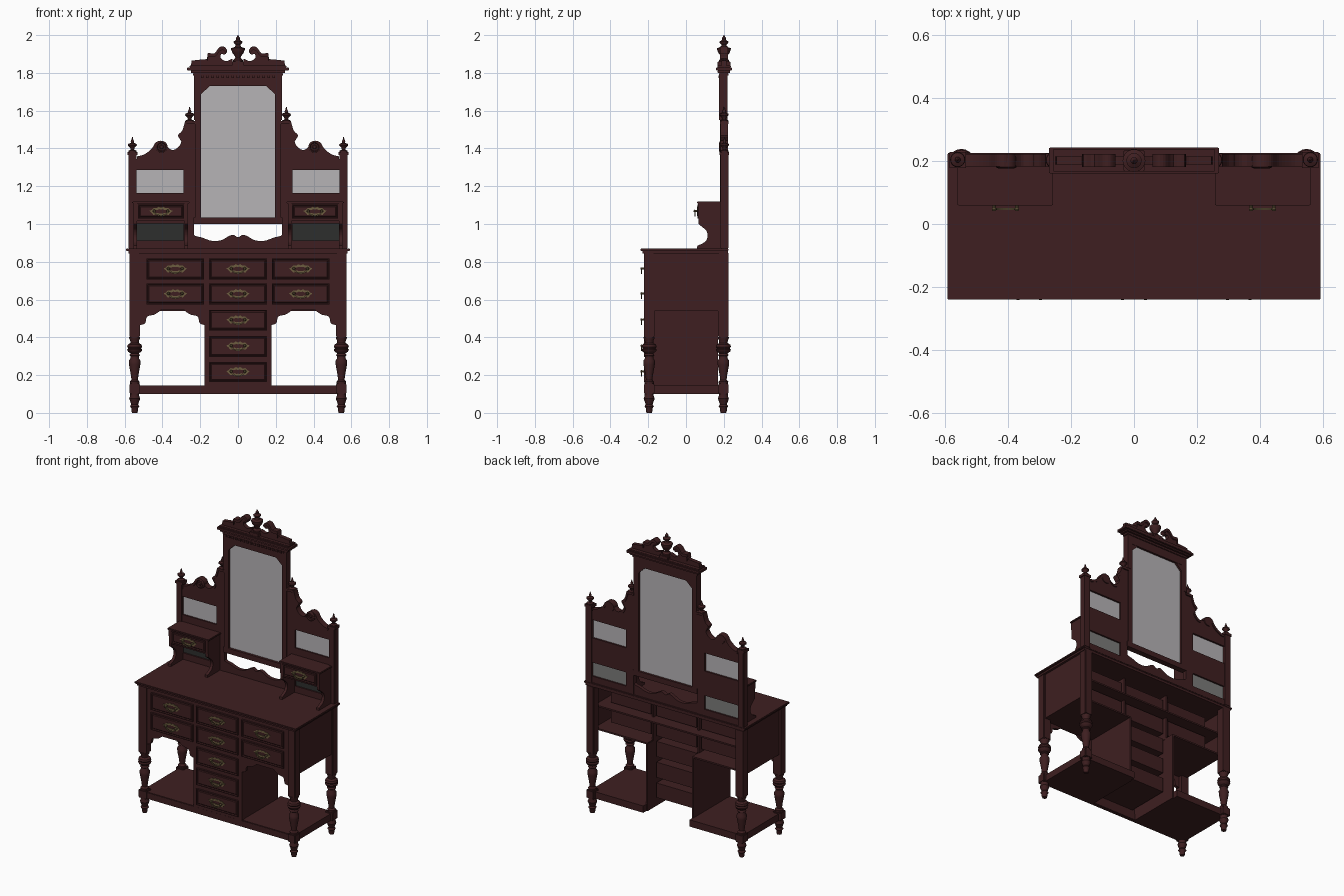
import bpy, bmesh, math
from mathutils import Matrix, Vector

if "Cube" in bpy.data.objects:
    bpy.data.objects.remove(bpy.data.objects["Cube"])


def material(name, col):
    m = bpy.data.materials.new(name)
    m.diffuse_color = col
    m.use_nodes = True
    m.node_tree.nodes["Principled BSDF"].inputs["Base Color"].default_value = m.diffuse_color
    return m


WOOD = material("mahogany", (0.049, 0.0137, 0.0148, 1))
BRASS = material("aged_brass", (0.15, 0.11, 0.05, 1))
GLASS = material("mirror_glass", (0.47, 0.455, 0.47, 0.85))
DARK = material("dark_glass", (0.026, 0.028, 0.027, 1))
DULL = material("glass_backing", (0.20, 0.20, 0.195, 1))


def finish(name, bm, mat, smooth=False):
    bmesh.ops.recalc_face_normals(bm, faces=bm.faces[:])
    me = bpy.data.meshes.new(name)
    bm.to_mesh(me)
    bm.free()
    me.materials.append(mat)
    ob = bpy.data.objects.new(name, me)
    bpy.context.collection.objects.link(ob)
    if smooth:
        bpy.ops.object.select_all(action='DESELECT')
        ob.select_set(True)
        bpy.context.view_layer.objects.active = ob
        bpy.ops.object.shade_smooth_by_angle(angle=math.radians(35))
    return ob


def box(name, x0, x1, y0, y1, z0, z1, mat=WOOD, bevel=0):
    bm = bmesh.new()
    c = Vector(((x0 + x1) / 2, (y0 + y1) / 2, (z0 + z1) / 2))
    s = Matrix.Diagonal((abs(x1 - x0), y1 - y0, z1 - z0, 1))
    bmesh.ops.create_cube(bm, size=1, matrix=Matrix.Translation(c) @ s)
    if bevel:
        bmesh.ops.bevel(bm, geom=bm.edges[:], offset=bevel, segments=2, affect='EDGES')
    return finish(name, bm, mat)


def prism(name, pts, a, b, axis='y', mat=WOOD, smooth=False):
    """Extrude an outline: (x, z) along y, or (y, z) along x."""
    bm = bmesh.new()
    put = (lambda p, d: (p[0], d, p[1])) if axis == 'y' else (lambda p, d: (d, p[0], p[1]))
    lo = [bm.verts.new(put(p, a)) for p in pts]
    hi = [bm.verts.new(put(p, b)) for p in pts]
    bm.faces.new(lo)
    bm.faces.new(hi)
    for i in range(len(pts)):
        j = (i + 1) % len(pts)
        bm.faces.new((lo[i], lo[j], hi[j], hi[i]))
    return finish(name, bm, mat, smooth)


def lathe(name, prof, x, y, z=0, n=20, mat=WOOD, along_y=False):
    """Turn an (r, height) profile about z, or about y."""
    bm = bmesh.new()
    rings = []
    for r, h in prof:
        ring = []
        for i in range(n):
            t = 2 * math.pi * i / n
            c, s = r * math.cos(t), r * math.sin(t)
            ring.append(bm.verts.new((x + c, y + h, z + s) if along_y else (x + c, y + s, z + h)))
        rings.append(ring)
    for p, q in zip(rings, rings[1:]):
        for i in range(n):
            bm.faces.new((p[i], p[(i + 1) % n], q[(i + 1) % n], q[i]))
    bm.faces.new(rings[0])
    bm.faces.new(rings[-1])
    return finish(name, bm, mat, True)


def curvy(pts, steps=4):
    """Smooth an open run of points (Catmull-Rom)."""
    v = [Vector(p) for p in pts]
    v = [v[0]] + v + [v[-1]]
    out = []
    for a, b, c, d in zip(v, v[1:], v[2:], v[3:]):
        for k in range(steps):
            t = k / steps
            out.append(tuple(0.5 * (2 * b + (c - a) * t + (2 * a - 5 * b + 4 * c - d) * t * t
                                    + (3 * b - a - 3 * c + d) * t ** 3)))
    return out + [tuple(v[-1])]


def handle(x, y, z):
    # pierced scalloped back plate in two halves, two posts and a swinging bail
    half = [(0, .02), (.012, .026), (.024, .018), (.038, .02), (.05, .008), (.062, .004),
            (.05, -.006), (.04, -.018), (.022, -.014), (.01, -.022), (0, -.018)]
    for s in (-1, 1):
        ring = half + [(a * .78, b * .5) for a, b in reversed(half)]
        prism("handle_plate", [(x + s * a, z + b) for a, b in ring], y - .003, y + .003, mat=BRASS)
        lathe("handle_post", [(.006, .001), (.005, -.012), (.008, -.016), (.004, -.021)],
              x + s * .036, y, z + .003, 10, BRASS, True)
    outer = [(.038 * math.cos(t), -.028 * math.sin(t)) for t in [math.pi * i / 12 for i in range(13)]]
    inner = [(a * .82, b * .76) for a, b in reversed(outer)]
    prism("handle_bail", [(x + a, z + b + .003) for a, b in outer + inner], y - .018, y - .012, mat=BRASS)


def drawer(x0, x1, z0, z1, y, back):
    # moulded drawer front: sunk border and raised field, on a deep drawer box
    bm = bmesh.new()
    c = Matrix.Translation(((x0 + x1) / 2, y + .012, (z0 + z1) / 2))
    bmesh.ops.create_cube(bm, size=1, matrix=c @ Matrix.Diagonal((x1 - x0, .024, z1 - z0, 1)))
    front = [f for f in bm.faces if f.normal.y < -.9]
    for inset, depth in ((.007, 0), (.004, -.008), (.008, .005)):
        bmesh.ops.inset_region(bm, faces=front, thickness=inset, depth=depth)
    finish("drawer_front", bm, WOOD)
    box("drawer_box", x0 + .006, x1 - .006, y + .02, back, z0 + .004, z1 - .006)
    handle((x0 + x1) / 2, y + .002, (z0 + z1) / 2)


# table top with a moulded lip
box("table_top", -.592, .592, -.24, .225, .857, .87, bevel=.003)
box("top_moulding", -.58, .58, -.23, .222, .845, .858)

# turned legs with square posts above, plus side panels
FOOT = [(.014, 0), (.018, .012), (.018, .025), (.025, .035), (.018, .045), (.029, .075), (.024, .09), (.024, .1)]
TURN = [(.024, .15), (.026, .165), (.017, .175), (.02, .2), (.03, .255), (.031, .275), (.022, .29),
        (.022, .3), (.028, .305), (.022, .315), (.036, .325), (.04, .335), (.034, .342), (.04, .35),
        (.036, .362), (.022, .37), (.024, .385), (.029, .395), (.029, .402)]
for s in (-1, 1):
    for y, nm in ((-.195, "front"), (.198, "back")):
        x = s * .547
        lathe(nm + "_foot", FOOT, x, y)
        box(nm + "_leg_block", x - .028, x + .028, y - .028, y + .028, .1, .155, bevel=.004)
        lathe(nm + "_leg_turning", TURN, x, y)
        box(nm + "_leg_post", x - .028, x + .028, y - .028, y + .028, .4, .85, bevel=.004)
    box("side_panel", s * .55, s * .565, -.17, .172, .54, .85)
    box("bay_floor", s * .165, s * .555, -.2, .17, .54, .55)
    box("pedestal_side", s * .162, s * .175, -.205, .17, .1, .545)
    box("bay_partition", s * .16, s * .172, -.2, .11, .54, .85)
    # lower shelf either side of the open-bottomed pedestal
    box("lower_shelf", s * .17, s * .56, -.205, .205, .1, .145)
    # shaped apron bracket under each bay
    half = curvy([(0, .465), (.028, .475), (.038, .51), (.075, .52), (.1, .535)], 3) + [(.11, .545)]
    arch = [(.172 - d, z) for d, z in half]
    arch = [(-a, b) for a, b in arch] + [(a, b) for a, b in reversed(arch)]
    prism("apron", [(s * .347 + a, z) for a, z in arch] + [(s * .347 + .172, .575), (s * .347 - .172, .575)],
          -.212, -.192)
    # front stiles of the carcass
    box("outer_stile", s * .481, s * .525, -.212, -.188, .545, .85)
    box("inner_stile", s * .149, s * .184, -.212, -.188, .545, .85)
    box("pedestal_stile", s * .149, s * .177, -.212, -.188, .14, .55)

# front plinth rail joining the shelves
box("plinth_rail", -.56, .56, -.21, -.185, .1, .145, bevel=.003)

# rails between drawers, and the dust board between the rows
for z0, z1, w in ((.815, .85, .52), (.683, .707, .52), (.544, .575, .52),
                  (.406, .437, .17), (.268, .299, .17), (.143, .166, .17)):
    box("drawer_rail", -w, w, -.211, -.188, z0, z1)
box("dust_board", -.55, .55, -.19, .165, .69, .7)

# main drawers
for z0, z1 in ((.705, .817), (.573, .685)):
    for x in (-.332, 0, .332):
        drawer(x - .153, x + .153, z0, z1, -.222, .1)
for z0, z1 in ((.435, .546), (.297, .408), (.164, .27)):
    drawer(-.153, .153, z0, z1, -.222, .1)

# finial shared by side posts and shoulders
FINIAL = [(.022, 0), (.022, .008), (.009, .014), (.012, .024), (.024, .036), (.022, .044),
          (.008, .05), (.009, .058), (.005, .066), (.002, .08)]
SHOULDER = [(.535, 1.358), (.50, 1.367), (.46, 1.395), (.435, 1.432), (.405, 1.44), (.38, 1.415),
            (.35, 1.392), (.318, 1.405), (.30, 1.437), (.318, 1.468), (.295, 1.495), (.28, 1.545)]
for s in (-1, 1):
    # side post
    box("side_post", s * .58, s * .537, .182, .225, .87, 1.37, bevel=.003)
    box("side_post_cap", s * .585, s * .532, .178, .228, 1.365, 1.382)
    lathe("side_finial", FINIAL, s * .559, .204, 1.38)
    # wing panel around two openings, with a scrolled shoulder
    Y = (.188, .216)
    box("wing_bottom_rail", s * .54, s * .232, *Y, .865, .912)
    box("wing_middle_rail", s * .54, s * .235, *Y, 1.003, 1.165)
    box("wing_stile", s * .288, s * .232, *Y, .865, 1.0)
    box("wing_upper_stile", s * .288, s * .224, *Y, 1.0, 1.29)
    prism("wing_shoulder", [(s * a, b) for a, b in curvy(SHOULDER) + [(.222, 1.545), (.222, 1.285), (.54, 1.285)]], *Y)
    prism("shoulder_moulding", [(s * a, b) for a, b in curvy(SHOULDER)]
          + [(s * (a - .008), b - .014) for a, b in reversed(curvy(SHOULDER))], .182, .222)
    lathe("shoulder_rosette", [(.03, .222), (.032, .18), (.024, .176), (.02, .182), (.012, .182), (.008, .178)],
          s * .405, 0, 1.408, 20, WOOD, True)
    box("shoulder_block", s * .28, s * .228, .18, .224, 1.53, 1.545)
    lathe("shoulder_finial", FINIAL, s * .256, .202, 1.54)
    # small mirrors of the wing
    box("wing_mirror", s * .54, s * .285, .198, .204, 1.16, 1.29, GLASS)
    box("lower_wing_glass", s * .54, s * .286, .197, .201, .908, 1.006, DARK)
    box("lower_wing_backing", s * .54, s * .286, .201, .205, .908, 1.006, DULL)
    # trinket drawer box on scrolled brackets
    box("trinket_top", s * .56, s * .257, .058, .19, 1.108, 1.12, bevel=.003)
    box("trinket_box", s * .55, s * .267, .07, .19, 1.016, 1.11)
    drawer(min(s * .53, s * .285), max(s * .53, s * .285), 1.028, 1.103, .06, .18)
    notch = curvy([(.066, 1.0), (.085, .985), (.107, .965), (.115, .935), (.1, .905), (.06, .885)])
    for a, b in ((.553, .534), (.283, .264)):
        prism("trinket_bracket", [(.19, .87), (.19, 1.11), (.064, 1.11)] + notch + [(.058, .87)],
              s * a, s * b, 'x')
    # tall mirror frame
    box("mirror_stile", s * .228, s * .196, .18, .218, 1.0, 1.8)
    box("mirror_pilaster", s * .232, s * .205, .176, .22, 1.55, 1.79)
    prism("mirror_corner", [(s * .198, 1.685), (s * .198, 1.735), (s * .145, 1.735)], .182, .216)
    # broken swan-neck pediment
    neck = curvy([(.245, 1.865), (.2, 1.87), (.165, 1.875), (.16, 1.9), (.125, 1.9), (.1, 1.93), (.075, 1.935),
                  (.058, 1.915), (.07, 1.897), (.088, 1.9), (.092, 1.88), (.065, 1.862), (.03, 1.875)], 3)
    prism("swan_neck", [(s * a, b) for a, b in [(.25, 1.835)] + neck + [(.03, 1.835)]], .188, .214)
    prism("neck_moulding", [(s * a, b + .004) for a, b in neck[6:24]]
          + [(s * (a - .004), b - .014) for a, b in reversed(neck[6:18])], .18, .222)

# mirror rails, glass and wavy splat
box("mirror_bottom_rail", -.235, .235, .18, .218, 1.0, 1.035)
box("mirror_top_rail", -.228, .228, .18, .218, 1.73, 1.8)
box("main_mirror", -.2, .2, .196, .204, 1.03, 1.735, GLASS)
wave = [(.24, .95), (.225, .937), (.19, .928), (.14, .911), (.09, .914), (.05, .935), (.025, .943), (0, .93)]
wave = curvy([(-a, b) for a, b in wave] + [(a, b) for a, b in wave[-2::-1]])
prism("wavy_splat", wave + [(.24, .865), (-.24, .865)], .19, .214)

# stepped cornice with dentils
for w, y0, y1, z0, z1 in ((.238, .176, .224, 1.785, 1.8), (.25, .168, .234, 1.8, 1.812),
                          (.269, .16, .243, 1.812, 1.828), (.257, .166, .238, 1.828, 1.838)):
    box("cornice_step", -w, w, y0, y1, z0, z1, bevel=.002)
for i in range(17):
    x = -.216 + i * .027
    box("dentil", x - .007, x + .007, .172, .181, 1.772, 1.787)

# central pedestal and crowning finial
box("finial_pedestal", -.033, .033, .167, .235, 1.836, 1.86, bevel=.003)
lathe("crown_finial", [(.026, 0), (.026, .01), (.014, .02), (.016, .03), (.03, .048), (.036, .065), (.036, .073),
                       (.016, .08), (.012, .09), (.022, .1), (.024, .108), (.01, .116), (.011, .126), (.005, .134),
                       (.002, .142)], 0, .201, 1.858)
